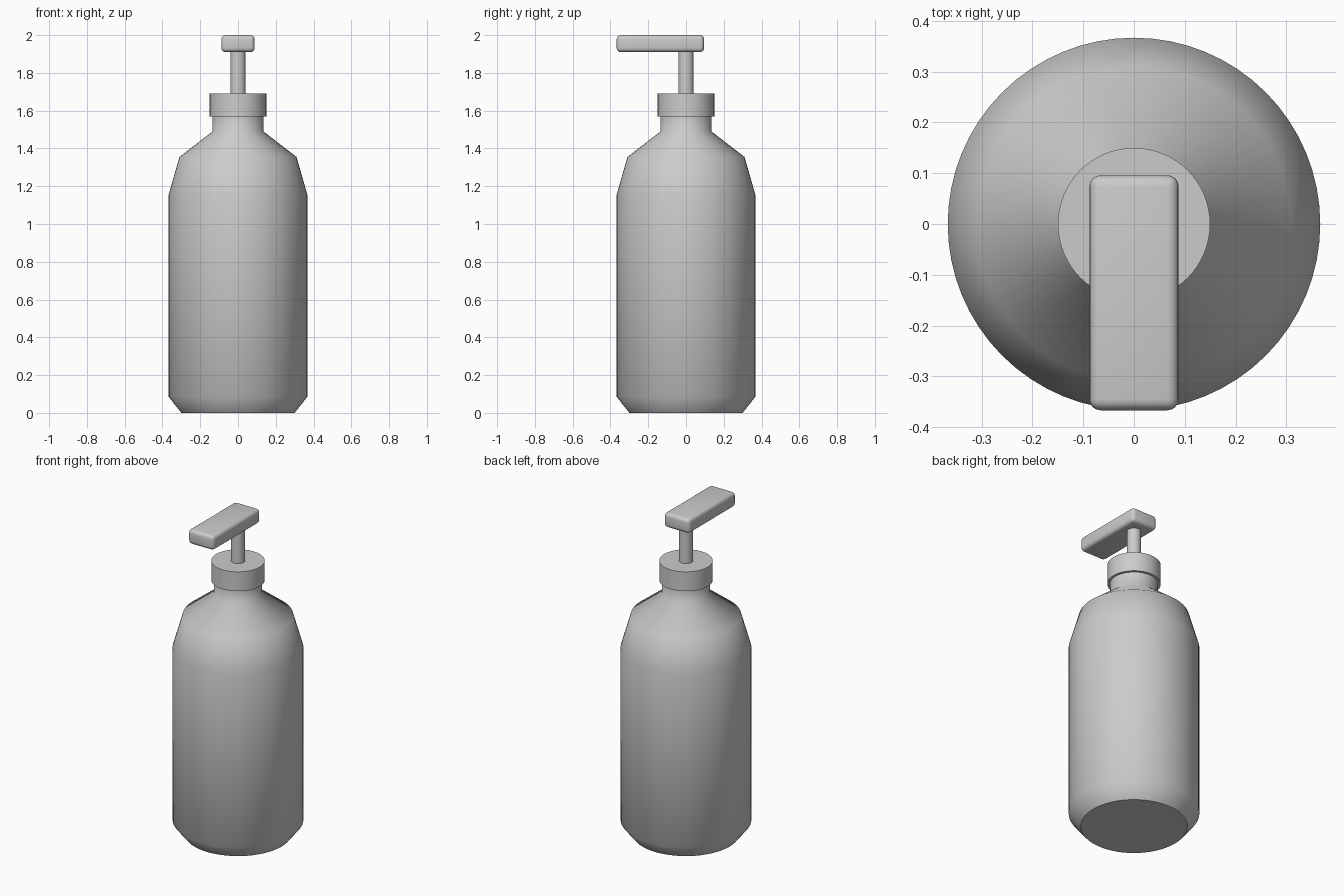
import bpy, bmesh, math
from mathutils import Vector

cube = bpy.data.objects.get("Cube")
if cube:
    bpy.data.objects.remove(cube, do_unlink=True)

# One plain grey for everything
grey = bpy.data.materials.new("light grey")
grey.use_nodes = True
colour = (0.6, 0.6, 0.6, 1)
grey.diffuse_color = colour
grey.node_tree.nodes["Principled BSDF"].inputs["Base Color"].default_value = colour


def add_object(name, bm):
    bmesh.ops.recalc_face_normals(bm, faces=bm.faces)
    mesh = bpy.data.meshes.new(name)
    bm.to_mesh(mesh)
    bm.free()
    mesh.materials.append(grey)
    obj = bpy.data.objects.new(name, mesh)
    bpy.context.collection.objects.link(obj)
    return obj


def turned(name, profile, sides=64):
    """Solid of revolution from (radius, height) points, smooth walls, flat ends."""
    bm = bmesh.new()
    rings = []
    for r, z in profile:
        angles = [math.tau * i / sides for i in range(sides)]
        rings.append([bm.verts.new((r * math.cos(a), r * math.sin(a), z)) for a in angles])
    for low, high in zip(rings, rings[1:]):
        for i in range(sides):
            j = (i + 1) % sides
            bm.faces.new((low[i], low[j], high[j], high[i])).smooth = True
    for ring in (rings[0], rings[-1]):
        bm.faces.new(ring)
        for i in range(sides):
            bm.edges.get((ring[i], ring[i - 1])).smooth = False
    return add_object(name, bm)


# Bottle with chamfered foot, tapered shoulder and neck
turned("bottle", [(0.30, 0), (0.367, 0.085), (0.367, 1.155),
                  (0.31, 1.355), (0.135, 1.49), (0.135, 1.58)])

# Collar and pump stem
turned("collar", [(0.15, 1.57), (0.15, 1.69)])
turned("pump_stem", [(0.04, 1.68), (0.04, 1.92)], 32)

# Pump head: rounded bar reaching forward as the spout
low, high = Vector((-0.088, -0.367, 1.91)), Vector((0.088, 0.096, 2.0))
bm = bmesh.new()
bmesh.ops.create_cube(bm, size=1)
bmesh.ops.scale(bm, vec=high - low, verts=bm.verts)
bmesh.ops.translate(bm, vec=(low + high) / 2, verts=bm.verts)
bmesh.ops.bevel(bm, geom=bm.edges[:], offset=0.022, segments=4, profile=0.5, affect='EDGES')
head = add_object("pump_head", bm)
bpy.ops.object.select_all(action='DESELECT')
head.select_set(True)
bpy.context.view_layer.objects.active = head
bpy.ops.object.shade_smooth_by_angle(angle=math.radians(35))
